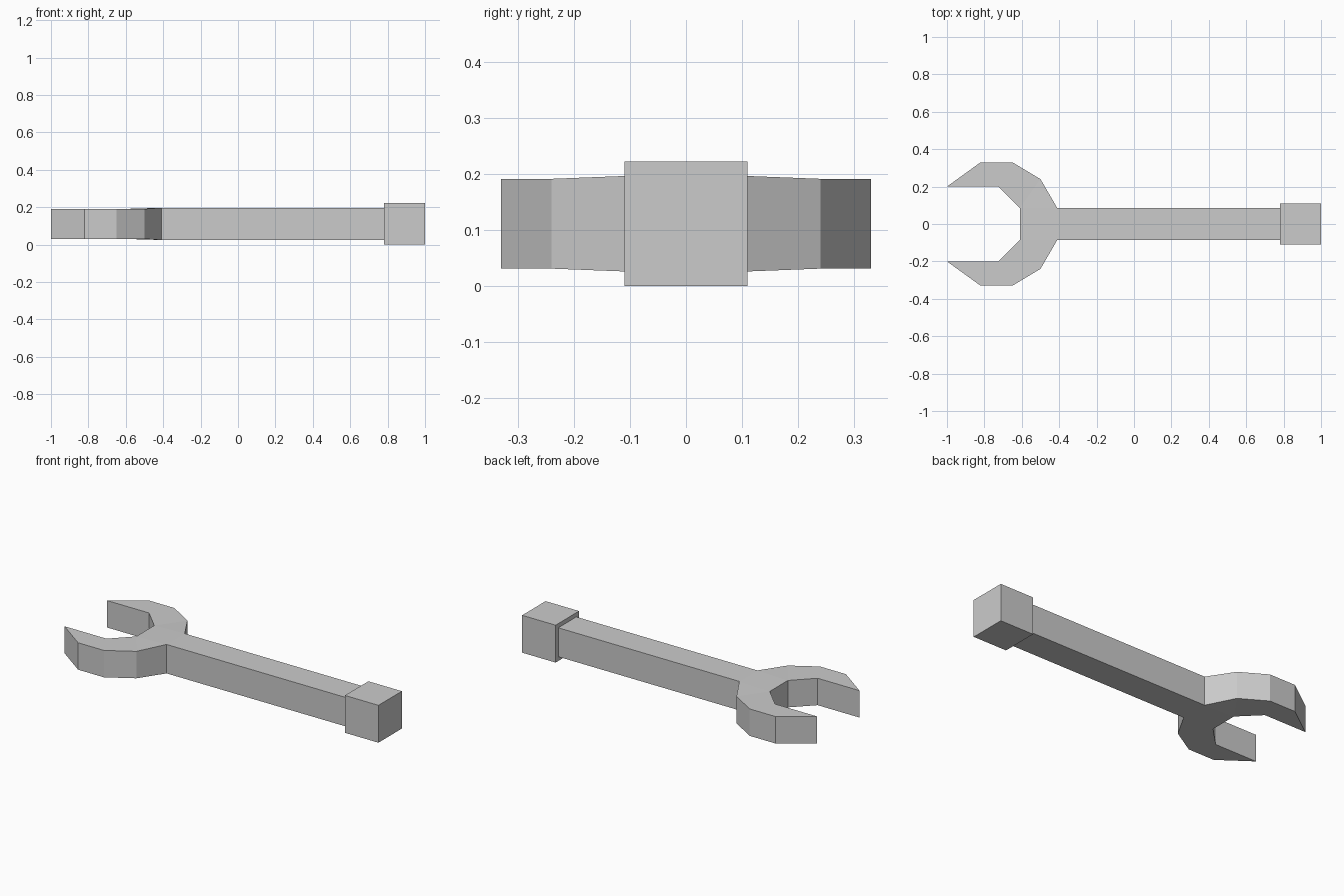
import bpy, bmesh

if "Cube" in bpy.data.objects:
    bpy.data.objects.remove(bpy.data.objects["Cube"])

steel = bpy.data.materials.new("steel_grey")
steel.diffuse_color = (0.6, 0.6, 0.6, 1)
steel.use_nodes = True
steel.node_tree.nodes["Principled BSDF"].inputs["Base Color"].default_value = steel.diffuse_color


def finish(bm, name):
    bmesh.ops.remove_doubles(bm, verts=bm.verts, dist=1e-5)
    bmesh.ops.recalc_face_normals(bm, faces=bm.faces)
    mesh = bpy.data.meshes.new(name)
    bm.to_mesh(mesh)
    bm.free()
    mesh.materials.append(steel)
    obj = bpy.data.objects.new(name, mesh)
    bpy.context.collection.objects.link(obj)
    return obj


# Wrench body: half outline (x, y, half thickness), mirrored across y
MID = 0.111
half = [
    (-0.61, 0.085, 0.080),   # 0 throat
    (-0.725, 0.20, 0.080),   # 1 inner jaw
    (-1.00, 0.20, 0.080),    # 2 jaw tip
    (-0.82, 0.33, 0.080),    # 3
    (-0.65, 0.33, 0.080),    # 4
    (-0.50, 0.24, 0.080),    # 5
    (-0.41, 0.085, 0.086),   # 6 neck
    (0.785, 0.085, 0.086),   # 7 shaft end
]
caps = [(1, 2, 3), (1, 3, 4), (0, 1, 4, 5), (0, 5, 6)]

bm = bmesh.new()


def vert(i, side, level):
    x, y, h = half[i]
    return bm.verts.new((x, y * side, MID + h * level))


for side in (1, -1):
    for level in (1, -1):
        for cap in caps:
            bm.faces.new([vert(i, side, level) for i in cap])
    for i in range(7):
        bm.faces.new([vert(i, side, -1), vert(i + 1, side, -1),
                      vert(i + 1, side, 1), vert(i, side, 1)])

# Centre panels of head and shaft, top and bottom
for level in (1, -1):
    for a, b in ((0, 6), (6, 7)):
        bm.faces.new([vert(a, -1, level), vert(b, -1, level),
                      vert(b, 1, level), vert(a, 1, level)])

# Throat wall and shaft end
for i in (0, 7):
    bm.faces.new([vert(i, -1, -1), vert(i, 1, -1),
                  vert(i, 1, 1), vert(i, -1, 1)])
finish(bm, "wrench_body")

# Square block at the handle end
bm = bmesh.new()
bmesh.ops.create_cube(bm, size=1)
for v in bm.verts:
    v.co = (0.89 + v.co.x * 0.22, v.co.y * 0.22, 0.111 + v.co.z * 0.222)
finish(bm, "end_block")
